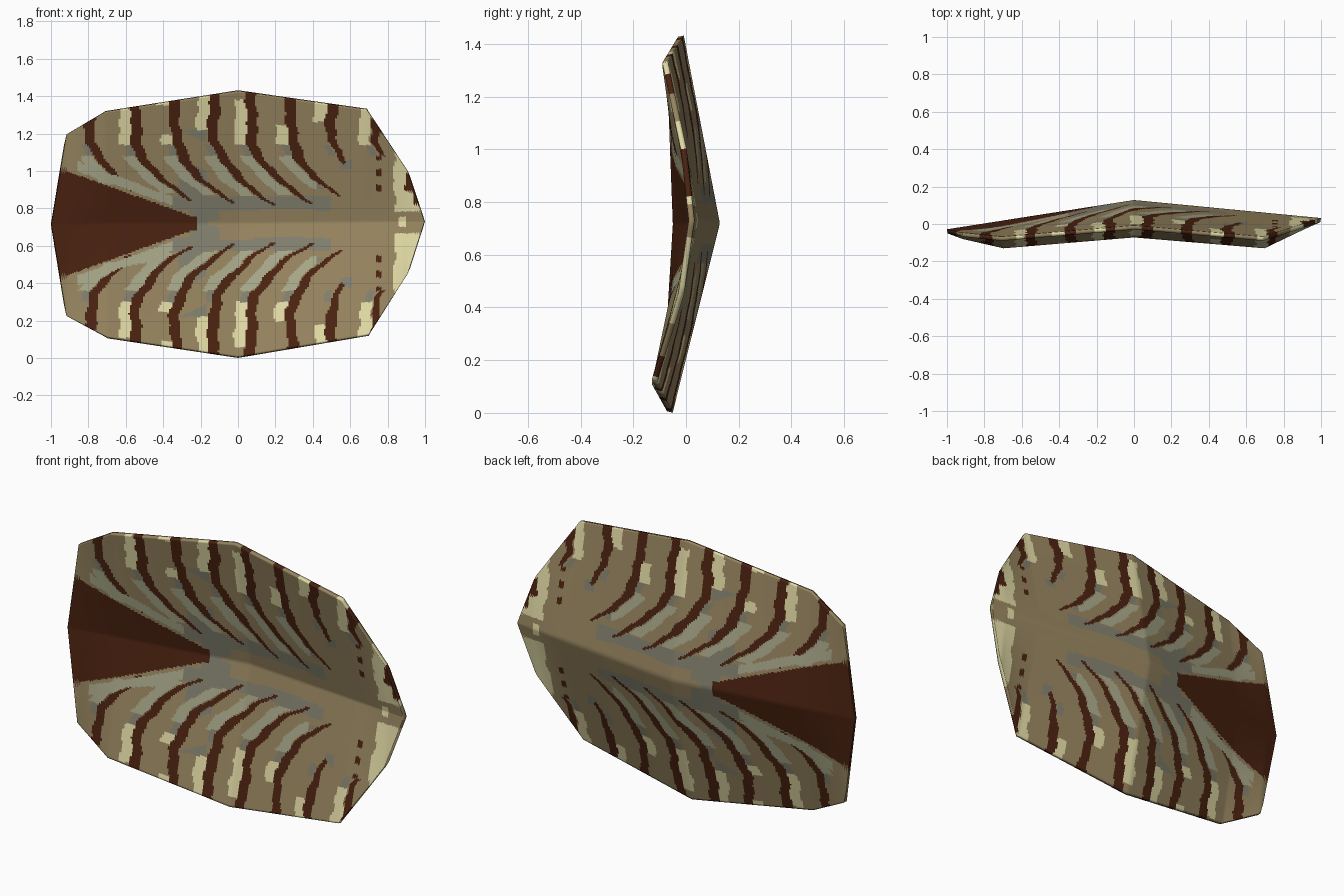
import bpy, bmesh, math

if "Cube" in bpy.data.objects:
    bpy.data.objects.remove(bpy.data.objects["Cube"])

MID = 0.72          # height of the centre line
ROWS = 72           # grid rows in each half

# Outline and depth along x: (x, z, y) for the lower edge, ridge and upper edge
LOWER = [(-1, .715, -.05), (-.92, .225, -.08), (-.70, .11, -.13), (0, .006, -.072),
         (.70, .125, -.13), (.91, .45, -.03), (1, .73, .01)]
RIDGE = [(-1, .715, -.05), (0, MID, .106), (1, .73, .01)]
UPPER = [(-1, .715, -.05), (-.92, 1.195, -.068), (-.71, 1.317, -.09), (0, 1.427, -.03),
         (.69, 1.328, -.09), (.91, 1.0, -.02), (1, .73, .01)]


def along(points, x):
    """Linear interpolation of z and y at x."""
    for a, b in zip(points, points[1:]):
        if x <= b[0] + 1e-6:
            t = (x - a[0]) / (b[0] - a[0])
            return tuple(a[i] + (b[i] - a[i]) * t for i in (1, 2))
    return points[-1][1:]


def lin(c):
    c /= 255
    return c / 12.92 if c <= .04045 else ((c + .055) / 1.055) ** 2.4


COLOURS = [("tan", (150, 132, 95)), ("dark_brown", (74, 34, 16)),
           ("cream", (225, 218, 165)), ("sage", (168, 168, 138)), ("grey", (130, 128, 110))]
TAN, BROWN, CREAM, SAGE, GREY = range(5)

# Brown stripes: x at the rim, distance from the centre line where they begin
STRIPES = [(-.79, .17), (-.55, .12), (-.335, .11), (-.13, .10),
           (.07, .10), (.285, .14), (.50, .32), (.735, .36)]


def colour_at(x, z):
    """Pick the stripe colour from position, mirrored about the centre line."""
    d = abs(z - MID)
    wob = .008 * math.sin(23 * z + 9 * x) + .005 * math.sin(61 * z)
    # dark wedge on the left, with a sage streak beside it
    wedge = .043 + (-.26 - x) * .36
    if x < -.26 and d < wedge:
        return BROWN
    if -.26 <= x < -.22 and d < .035:
        return BROWN
    if -.86 < x < -.35 and wedge + .02 < d < wedge + .075 + wob:
        return SAGE
    # patches at the right end
    if x > .82:
        if x > .90 + wob and z > MID and .1 < d < .27:
            return BROWN if d > .17 or x > .94 else CREAM
        if x > .835 + wob and .06 + wob < d < .38:
            return CREAM
        return CREAM if .86 < x < .90 and d < .03 + wob else TAN
    # curved stripes
    s = x - 2.05 * max(0, .5 - d) ** 2 + wob
    for at, start in STRIPES:
        off = s - at
        slim = min(1, .45 + (d - start) * 3)
        if d > start and abs(off) < .028 * slim:
            return BROWN
        # light edge left of each stripe: cream at the rim, sage toward the middle
        if d > .42 and -.088 < off < -.028 and math.sin(14 * d + 9 * at) > -.45 and at > -.7:
            return CREAM
        if max(start + .04, .15) < d < .36 and -.10 < off < -.03 and at < .4:
            return SAGE if x < .42 else GREY
        if .36 <= d <= .42 and -.065 < off < -.028:
            return GREY
    # broken dots where the right stripes fade
    if .15 < d < .36 and abs(x - .755) < .014 and math.sin(75 * d) > .2:
        return BROWN
    if .2 < d < .36 and abs(x - .58) < .03 and math.sin(45 * d) > .3:
        return GREY
    # grey veil around the pale centre line
    if -.26 < x < -.1 and d < .1 + wob:
        return GREY if d > (x + .26) * .25 - .02 else TAN
    if -.36 < x < .5 and .075 + wob < d < .145:
        return GREY
    if -.32 < x < -.17 and .14 < d < .5 and math.sin(17 * d + 8 * x) > -.3:
        return GREY
    return TAN


# Hide panel: front sheet built as a grid fitted to the outline
bm = bmesh.new()
cols = []
for i in range(-100, 101):
    x = i / 100
    lo, mi, up = (along(p, x) for p in (LOWER, RIDGE, UPPER))
    col = []
    for j in range(2 * ROWS + 1):
        a, b, t = (lo, mi, j / ROWS) if j <= ROWS else (mi, up, j / ROWS - 1)
        col.append(bm.verts.new((x * .997, a[1] + (b[1] - a[1]) * t, a[0] + (b[0] - a[0]) * t)))
    cols.append(col)
for c0, c1 in zip(cols, cols[1:]):
    for j in range(2 * ROWS):
        f = bm.faces.new((c0[j], c1[j], c1[j + 1], c0[j + 1]))
        m = f.calc_center_median()
        f.material_index = colour_at(m.x, m.z)
        f.smooth = True
bmesh.ops.remove_doubles(bm, verts=bm.verts[:], dist=1e-5)

mesh = bpy.data.meshes.new("striped_panel")
bm.to_mesh(mesh)
bm.free()
for name, rgb in COLOURS:
    mat = bpy.data.materials.new(name)
    mat.diffuse_color = (*map(lin, rgb), 1)
    mat.use_nodes = True
    mat.node_tree.nodes["Principled BSDF"].inputs["Base Color"].default_value = mat.diffuse_color
    mesh.materials.append(mat)
panel = bpy.data.objects.new("striped_panel", mesh)
bpy.context.collection.objects.link(panel)

# Thickness toward the back
solid = panel.modifiers.new("thickness", 'SOLIDIFY')
solid.thickness = .022
solid.offset = -1

bpy.context.view_layer.objects.active = panel
panel.select_set(True)
bpy.ops.object.shade_smooth_by_angle(angle=math.radians(35))
